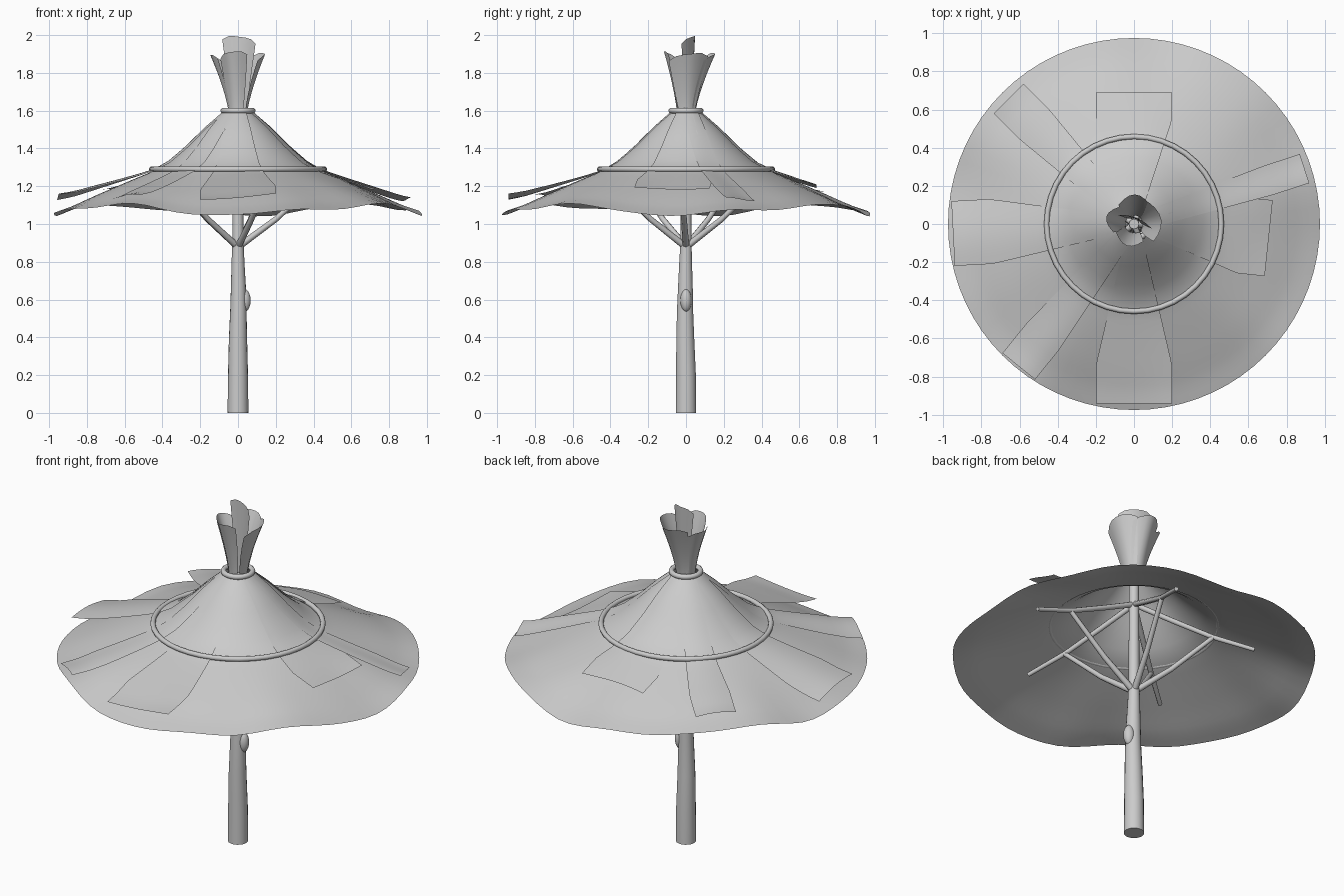
import bpy, bmesh
from math import sin, cos, pi, radians
from mathutils import Vector

cube = bpy.data.objects.get("Cube")
if cube:
    bpy.data.objects.remove(cube, do_unlink=True)

GREY = (0.6, 0.6, 0.6, 1)
mat = bpy.data.materials.new("pale grey")
mat.use_nodes = True
mat.diffuse_color = GREY
mat.node_tree.nodes["Principled BSDF"].inputs["Base Color"].default_value = GREY


def finish(obj, angle=50):
    """Give the part its colour and smooth shading."""
    obj.data.materials.append(mat)
    bpy.ops.object.select_all(action='DESELECT')
    obj.select_set(True)
    bpy.context.view_layer.objects.active = obj
    bpy.ops.object.shade_smooth_by_angle(angle=radians(angle))
    return obj


def add_object(name, bm):
    mesh = bpy.data.meshes.new(name)
    bm.to_mesh(mesh)
    bm.free()
    obj = bpy.data.objects.new(name, mesh)
    bpy.context.collection.objects.link(obj)
    return finish(obj)


def sheet(name, point, nu, nv):
    """Build a surface from a function of two parameters in 0..1."""
    bm = bmesh.new()
    grid = [[bm.verts.new(point(i / nu, j / nv)) for j in range(nv + 1)] for i in range(nu + 1)]
    for i in range(nu):
        for j in range(nv):
            bm.faces.new((grid[i][j], grid[i + 1][j], grid[i + 1][j + 1], grid[i][j + 1]))
    bmesh.ops.remove_doubles(bm, verts=bm.verts, dist=0.0002)
    return add_object(name, bm)


def tube(name, points, sides=12):
    """Round capped tube through (x, y, z, radius) points."""
    bm = bmesh.new()
    pts = [Vector(p[:3]) for p in points]
    up = Vector((0, 0, 1))
    flip = -1 if pts[-1].z < pts[0].z else 1
    rings = []
    for i, p in enumerate(pts):
        axis = (pts[min(i + 1, len(pts) - 1)] - pts[max(i - 1, 0)]) * flip
        rot = up.rotation_difference(axis)
        rad = points[i][3]
        rings.append([bm.verts.new(p + rot @ Vector((rad * cos(2 * pi * k / sides), rad * sin(2 * pi * k / sides), 0)))
                      for k in range(sides)])
    for a, b in zip(rings, rings[1:]):
        for k in range(sides):
            n = (k + 1) % sides
            bm.faces.new((a[k], a[n], b[n], b[k]))
    bm.faces.new(rings[0][::-1])
    bm.faces.new(rings[-1])
    bmesh.ops.recalc_face_normals(bm, faces=bm.faces)
    return add_object(name, bm)


def hoop(name, major, minor, z):
    bpy.ops.mesh.primitive_torus_add(major_radius=major, minor_radius=minor, major_segments=40,
                                     minor_segments=10, location=(0, 0, z))
    obj = bpy.context.object
    obj.name = name
    return finish(obj)


# Canopy profile: steep cone, then a shallow wavy brim
PROFILE = [(0.06, 1.605), (0.1, 1.57), (0.18, 1.5), (0.28, 1.4), (0.38, 1.315),
           (0.46, 1.275), (0.6, 1.22), (0.75, 1.16), (0.88, 1.105), (0.975, 1.075)]


def canopy_z(r, a):
    z = PROFILE[-1][1]
    for (r0, z0), (r1, z1) in zip(PROFILE, PROFILE[1:]):
        if r <= r1:
            z = z0 + (z1 - z0) * (r - r0) / (r1 - r0)
            break
    w = max(0, (r - 0.46) / 0.515) ** 1.5
    return z - w * (0.025 * cos(4 * a) - 0.011 * sin(8 * a) + 0.004 * cos(13 * a))


def canopy_point(u, v):
    a = 2 * pi * v
    r = 0.06 + 0.915 * u
    return (r * cos(a), r * sin(a), canopy_z(r, a))


sheet("canopy", canopy_point, 22, 72)

# Loose thatch strips: direction, reach, half width at the tip, lift of the tip
STRIPS = [(135, 0.93, 0.11, 0.06), (90, 0.69, 0.2, 0.02), (18, 0.94, 0.08, 0.04),
          (-6, 0.71, 0.2, 0.02), (-90, 0.94, 0.2, 0.075), (-129, 0.96, 0.11, 0.03),
          (183, 0.95, 0.17, 0.075)]
for n, (deg, reach, half, lift) in enumerate(STRIPS):
    def strip_point(u, v, d=radians(deg), reach=reach, half=half, lift=lift):
        r = 0.075 + (reach - 0.075) * u
        s = (1 - 2 * v) * -(0.045 + (half - 0.045) * min(1, u * 1.3))
        x, y = r * cos(d) - s * sin(d), r * sin(d) + s * cos(d)
        rr = (x * x + y * y) ** 0.5
        a = d + s / r
        rise = 0.007 + lift * max(0, (r - 0.45) / (reach - 0.45)) ** 1.3
        return (x, y, canopy_z(min(rr, 0.975), a) + rise + 0.01 * u * sin(3 * v + n))
    sheet(f"thatch_strip_{n + 1}", strip_point, 18, 8)

# Binding hoops
hoop("brim_hoop", 0.458, 0.014, 1.29)
hoop("neck_hoop", 0.078, 0.015, 1.6)

# Tuft blades flaring above the neck: direction, tip radius, tip height, half width
BLADES = [(88, 0.155, 1.9, 0.085), (8, 0.145, 1.9, 0.105), (-108, 0.12, 1.91, 0.075),
          (165, 0.15, 1.89, 0.07), (68, 0.035, 1.99, 0.095)]
for n, (deg, tip, top, half) in enumerate(BLADES):
    def blade_point(u, v, d=radians(deg), tip=tip, top=top, half=half):
        base = min(0.045, tip * 0.8)
        t = 2 * v - 1
        s = t * (0.035 + (half - 0.035) * u)
        r = base + (tip - base) * u ** 1.4 - t * t * (0.012 + 0.3 * tip * u)
        z = 1.56 + (top - 1.56) * u + 0.012 * t * u - 0.06 * max(0, abs(t) - 0.6) * u
        return (r * cos(d) - s * sin(d), r * sin(d) + s * cos(d), z)
    sheet(f"tuft_blade_{n + 1}", blade_point, 8, 6)

# Post with a slightly crooked trunk
tube("trunk", [(0, 0, 0, 0.055), (0, 0, 0.2, 0.053), (0, -0.004, 0.4, 0.048), (0.002, -0.005, 0.55, 0.043),
               (0.002, -0.003, 0.68, 0.039), (0, -0.002, 0.8, 0.034), (0, 0, 0.9, 0.03), (0, 0, 1.58, 0.026)], 18)
bpy.ops.mesh.primitive_uv_sphere_add(segments=16, ring_count=10, radius=1, location=(0.035, 0, 0.595))
knot = bpy.context.object
knot.name = "trunk_knot"
knot.scale = (0.032, 0.03, 0.06)
finish(knot)

# Five rafters with braces rising from the fork
for n in range(5):
    a = radians(-3 + 73.5 * n)
    c, s = cos(a), sin(a)
    tube(f"rafter_{n + 1}", [(0, 0, 1.42, 0.016), (0.2 * c, 0.2 * s, 1.33, 0.015),
                             (0.42 * c, 0.42 * s, 1.235, 0.014), (0.65 * c, 0.65 * s, 1.165, 0.012)], 8)
    tube(f"brace_{n + 1}", [(0.01 * c, 0.01 * s, 0.885, 0.018), (0.2 * c, 0.2 * s, 1.025, 0.015),
                            (0.43 * c, 0.43 * s, 1.235, 0.013)], 8)
